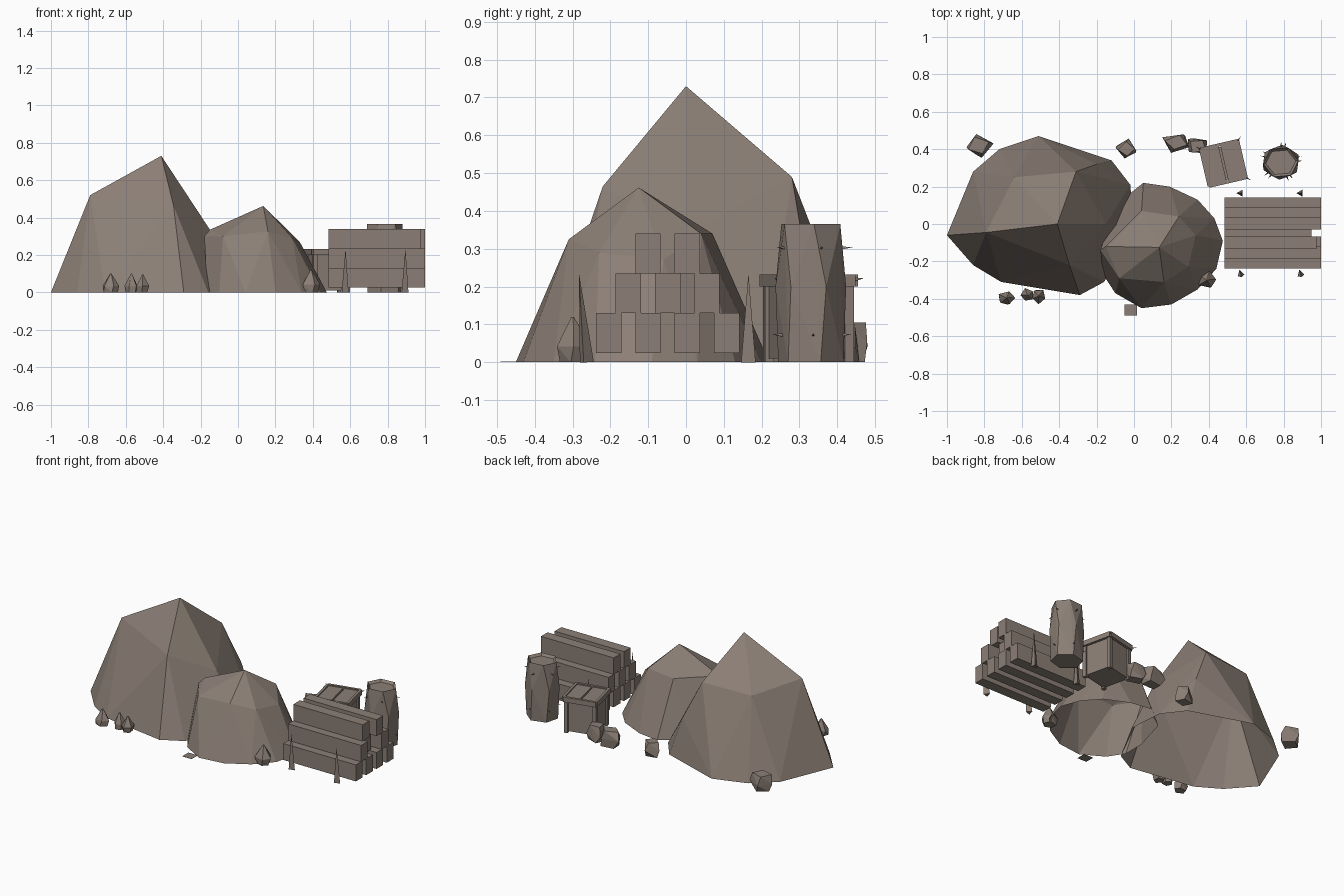
import bpy, bmesh, math, random
from mathutils import Matrix, Vector

random.seed(4)
cube = bpy.data.objects.get("Cube")
if cube:
    bpy.data.objects.remove(cube)

# One colour for everything
stone = bpy.data.materials.new("warm_grey_brown")
stone.use_nodes = True
colour = (0.26, 0.212, 0.18, 1)
stone.diffuse_color = colour
shader = next(n for n in stone.node_tree.nodes if n.type == 'BSDF_PRINCIPLED')
shader.inputs["Base Color"].default_value = colour
shader.inputs["Roughness"].default_value = 0.9


def finish(name, bm):
    bmesh.ops.recalc_face_normals(bm, faces=bm.faces)
    mesh = bpy.data.meshes.new(name)
    bm.to_mesh(mesh)
    bm.free()
    mesh.materials.append(stone)
    obj = bpy.data.objects.new(name, mesh)
    bpy.context.collection.objects.link(obj)
    return obj


def hull(name, points, open_bottom=False):
    """Faceted convex solid wrapped around a few points."""
    bm = bmesh.new()
    for p in points:
        bm.verts.new(p)
    res = bmesh.ops.convex_hull(bm, input=bm.verts)
    loose = {v for v in res["geom_interior"] + res["geom_unused"]
             if isinstance(v, bmesh.types.BMVert)}
    bmesh.ops.delete(bm, geom=list(loose), context='VERTS')
    bm.normal_update()
    if open_bottom:
        floor = [f for f in bm.faces if all(v.co.z < 0.001 for v in f.verts)]
        bmesh.ops.delete(bm, geom=floor, context='FACES_ONLY')
    return finish(name, bm)


def box(name, low, high, frame=Matrix()):
    bm = bmesh.new()
    low, high = Vector(low), Vector(high)
    place = frame @ Matrix.Translation((low + high) / 2) @ Matrix.Diagonal((*(high - low), 1))
    bmesh.ops.create_cube(bm, size=1, matrix=place)
    return finish(name, bm)


def spike(name, base, tip, radius, sides=3):
    """Thin pyramid from a base point to a tip."""
    bm = bmesh.new()
    base, tip = Vector(base), Vector(tip)
    axis = tip - base
    turn = axis.to_track_quat('Z', 'Y').to_matrix().to_4x4()
    bmesh.ops.create_cone(bm, cap_ends=True, segments=sides, radius1=radius, radius2=0,
                          depth=axis.length, matrix=Matrix.Translation((base + tip) / 2) @ turn)
    return finish(name, bm)


# Large mound: base ring, shoulder ring and peak, open underneath
large_base = [(-1, -.06), (-.86, .28), (-.72, .4), (-.51, .47), (-.12, .34), (-.02, .21),
              (0, -.02), (-.16, -.31), (-.29, -.38), (-.71, -.31), (-.86, -.22)]
large_shoulder = [(-.79, -.045, .52), (-.345, -.22, .465), (-.15, 0, .335),
                  (-.31, .28, .49), (-.64, .25, .48), (-.2, .32, .25)]
hull("large_mound", [(x, y, 0) for x, y in large_base] + large_shoulder
     + [(-.41, 0, .73)], True)

# Small mound
small_base = [(.05, .22), (.19, .2), (.34, .13), (.43, .03), (.475, -.09), (.44, -.24),
              (.34, -.35), (.2, -.43), (.04, -.45), (-.1, -.37), (-.165, -.27),
              (-.165, -.13), (-.1, .1)]
small_shoulder = [(-.18, -.14, .3), (-.15, -.12, .335), (-.08, -.29, .3), (.16, -.31, .325),
                  (.29, -.23, .29), (.33, -.06, .27), (.24, .04, .34), (.04, .07, .34)]
hull("small_mound", [(x, y, 0) for x, y in small_base] + small_shoulder
     + [(.135, -.125, .462)], True)

# Timber stack: rows of four, three and two beams
short_ends = {(1, 1): .95, (2, 0): .975}
pitch, width, tall = .104, .067, .105
for row in range(3):
    for i in range(4 - row):
        y = -.238 + row * pitch / 2 + i * pitch
        z = .025 + row * tall
        box("timber_beam", (.485, y, z), (short_ends.get((row, i), 1), y + width, z + tall))

# Stakes holding the stack
for x in (.57, .89):
    for y, lean in ((-.265, -.018), (.165, 0)):
        spike("stack_stake", (x, y, 0), (x + .005, y + lean, .235), .022)

# Barrel: tapered, irregular six-sided body with a sunken lid
bm = bmesh.new()
rings = ((0, .098, .3), (.2, .104, .45), (.365, .095, .1))
hull_points = []
for z, radius, turn in rings:
    for k in range(6):
        a = turn + k * math.tau / 6
        hull_points.append((.785 + radius * math.cos(a), .33 + radius * math.sin(a) * .9, z))
bm.free()
barrel = hull("barrel", hull_points)
bm = bmesh.new()
bm.from_mesh(barrel.data)
bmesh.ops.dissolve_limit(bm, angle_limit=.01, verts=bm.verts, edges=bm.edges)
lid = [f for f in bm.faces if f.normal.z > .99]
bmesh.ops.inset_region(bm, faces=lid, thickness=.014)
for f in lid:
    bmesh.ops.translate(bm, vec=(0, 0, -.015), verts=f.verts)
bm.to_mesh(barrel.data)
bm.free()

# Nails poking out of the barrel
for z in (.07, .3):
    for k in range(5):
        a = k * math.tau / 5 + z
        c, s = math.cos(a), math.sin(a)
        spike("barrel_nail", (.785 + .075 * c, .33 + .075 * s, z),
              (.785 + .115 * c, .33 + .11 * s, z + .004), .007)

# Crate: body, corner posts, rim and two lid boards with a gap
crate = Matrix.Translation((.478, .324, 0)) @ Matrix.Rotation(math.radians(13), 4, 'Z')
half = .102
box("crate_body", (-.09, -.09, .01), (.09, .09, .205), crate)
for sx in (-1, 1):
    for sy in (-1, 1):
        cx, cy = sx * .088, sy * .088
        box("crate_post", (cx - .012, cy - .012, 0), (cx + .012, cy + .012, .225), crate)
    edge = sx * half
    box("crate_rim", (edge - .008, -half, .2), (edge + .008, half, .232), crate)
    box("crate_rim", (-half, edge - .008, .2), (half, edge + .008, .232), crate)
    mid = sx * .05
    box("crate_lid_board", (mid - .045, -half, .205), (mid + .045, half, .225), crate)
for sx, sy in ((-1, 1), (1, 1), (1, -1)):
    spike("crate_nail", crate @ Vector((sx * .09, sy * .09, .215)),
          crate @ Vector((sx * .125, sy * .122, .222)), .008)


def rock(x, y, rx, ry, tall, blocky):
    """Small boulder: jittered block or jittered pointed crystal."""
    jitter = lambda v: v * random.uniform(.75, 1.0)
    turn = random.uniform(0, math.tau)
    points = []
    rings = ((0, .8), (.55, 1), (1, .75)) if blocky else ((0, .8), (.35, 1), (1, .08))
    for level, size in rings:
        for k in range(4 if blocky else 5):
            a = turn + level * .5 + k * math.tau / (4 if blocky else 5)
            points.append((x + jitter(rx * size) * math.cos(a),
                           y + jitter(ry * size) * math.sin(a),
                           tall * level if level != .55 else jitter(tall * level)))
    hull("rock", points)


# Scattered rocks around the mounds
rock(-.83, .42, .085, .07, .1, True)
rock(-.04, .4, .07, .06, .09, True)
rock(.23, .435, .09, .065, .105, True)
rock(.34, .415, .08, .06, .1, True)
rock(-.68, -.395, .055, .045, .1, False)
rock(-.57, -.38, .04, .04, .1, False)
rock(-.51, -.385, .045, .045, .095, False)
rock(.39, -.3, .06, .055, .12, False)

# Flat chip on the ground
box("ground_chip", (-.05, -.49, 0), (.015, -.43, .002))
